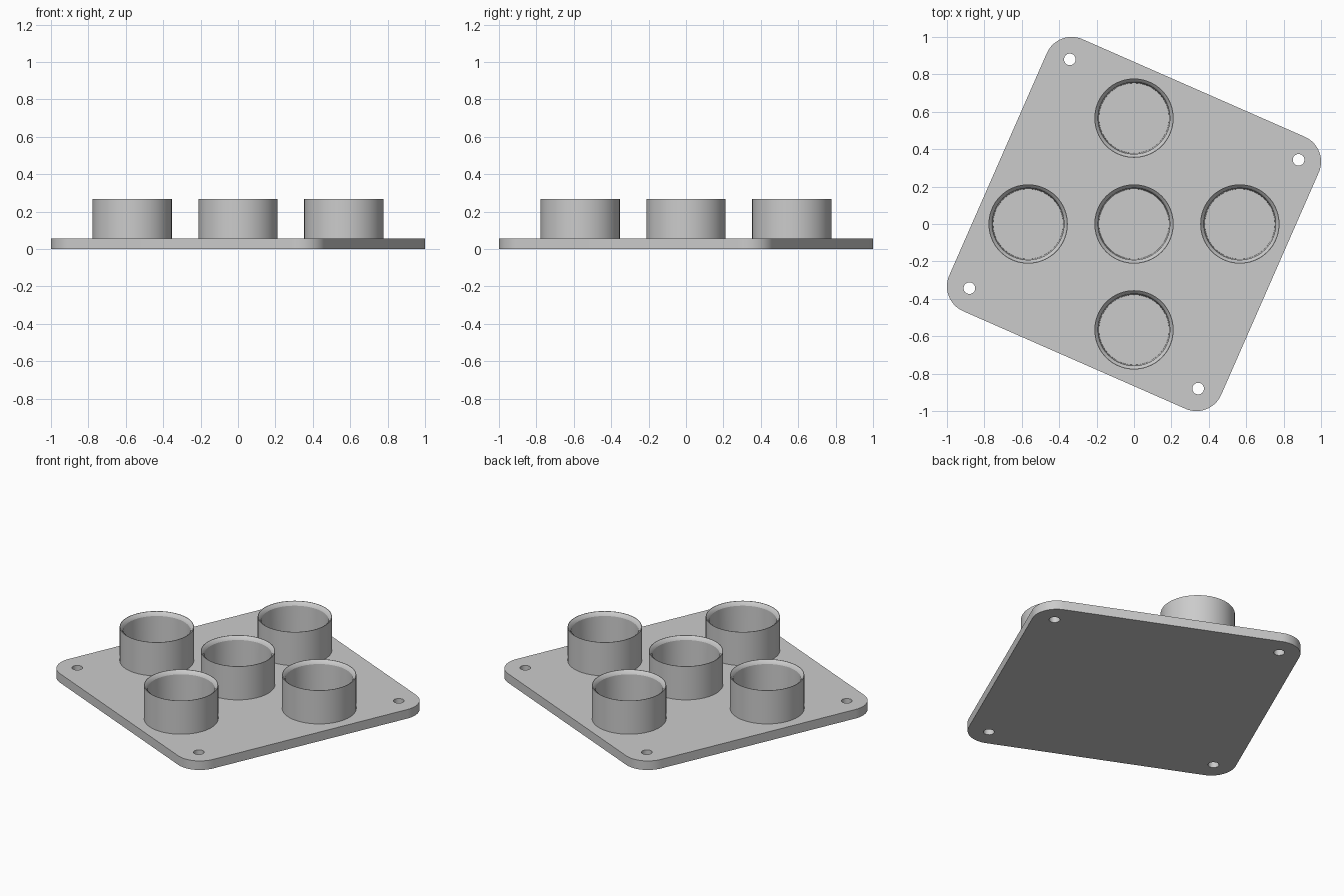
import bpy, bmesh, math
from mathutils import Matrix, Vector

cube = bpy.data.objects.get("Cube")
if cube:
    bpy.data.objects.remove(cube, do_unlink=True)

TILT = math.radians(-23.7)
HALF, CORNER, THICK = 0.794, 0.145, 0.057
HOLE_AT, HOLE_R = 0.668, 0.031
CUP_AT, CUP_TOP = 0.566, 0.268

grey = bpy.data.materials.new("plain grey")
grey.use_nodes = True
grey.diffuse_color = (0.6, 0.6, 0.6, 1)
grey.node_tree.nodes["Principled BSDF"].inputs["Base Color"].default_value = (0.6, 0.6, 0.6, 1)


def make_object(name, bm):
    bmesh.ops.recalc_face_normals(bm, faces=bm.faces)
    mesh = bpy.data.meshes.new(name)
    bm.to_mesh(mesh)
    bm.free()
    mesh.materials.append(grey)
    obj = bpy.data.objects.new(name, mesh)
    bpy.context.collection.objects.link(obj)
    return obj


def smooth(obj):
    bpy.ops.object.select_all(action='DESELECT')
    obj.select_set(True)
    bpy.context.view_layer.objects.active = obj
    bpy.ops.object.shade_smooth_by_angle(angle=math.radians(25))


def lathe(name, profile, centre, steps=72):
    """Revolve an (r, z) profile around a vertical axis."""
    bm = bmesh.new()
    verts = [bm.verts.new((r, 0, z)) for r, z in profile]
    edges = [bm.edges.new(pair) for pair in zip(verts, verts[1:])]
    bmesh.ops.spin(bm, geom=verts + edges, cent=(0, 0, 0), axis=(0, 0, 1),
                   angle=math.tau, steps=steps, use_merge=False)
    bmesh.ops.remove_doubles(bm, verts=bm.verts, dist=1e-5)
    bmesh.ops.translate(bm, verts=bm.verts, vec=centre)
    return make_object(name, bm)


# Rounded square plate, turned in plan
turn = Matrix.Rotation(TILT, 3, 'Z')
bm = bmesh.new()
outline = []
for quarter in range(4):
    middle = Matrix.Rotation(quarter * math.pi / 2, 3, 'Z') @ Vector((1, 1, 0)) * (HALF - CORNER)
    for i in range(17):
        a = (quarter + i / 16) * math.pi / 2
        outline.append(bm.verts.new(turn @ (middle + CORNER * Vector((math.cos(a), math.sin(a), 0)))))
base = bm.faces.new(outline)
top = bmesh.ops.extrude_face_region(bm, geom=[base])["geom"]
bmesh.ops.translate(bm, vec=(0, 0, THICK), verts=[v for v in top if isinstance(v, bmesh.types.BMVert)])
plate = make_object("base_plate", bm)

# Corner screw holes
bm = bmesh.new()
for sx in (-1, 1):
    for sy in (-1, 1):
        spot = turn @ Vector((sx * HOLE_AT, sy * HOLE_AT, 0))
        bmesh.ops.create_cone(bm, cap_ends=True, segments=32, radius1=HOLE_R, radius2=HOLE_R,
                              depth=1, matrix=Matrix.Translation(spot))
drill = make_object("hole_cutter", bm)
cut = plate.modifiers.new("screw_holes", 'BOOLEAN')
cut.operation, cut.solver, cut.object = 'DIFFERENCE', 'EXACT', drill
bpy.context.view_layer.objects.active = plate
plate.select_set(True)
bpy.ops.object.modifier_apply(modifier=cut.name)
bpy.data.objects.remove(drill, do_unlink=True)
smooth(plate)

# Open cups with a flared lip and slightly tapered bore
cup_profile = [(0.212, THICK), (0.212, CUP_TOP), (0.209, CUP_TOP),
               (0.199, CUP_TOP - 0.008), (0.192, CUP_TOP - 0.022), (0.187, THICK)]
for name, x, y in (("centre", 0, 0), ("left", 1, 0), ("right", -1, 0),
                   ("front", 0, -1), ("back", 0, 1)):
    smooth(lathe(name + "_cup", cup_profile, (x * CUP_AT, y * CUP_AT, 0)))
